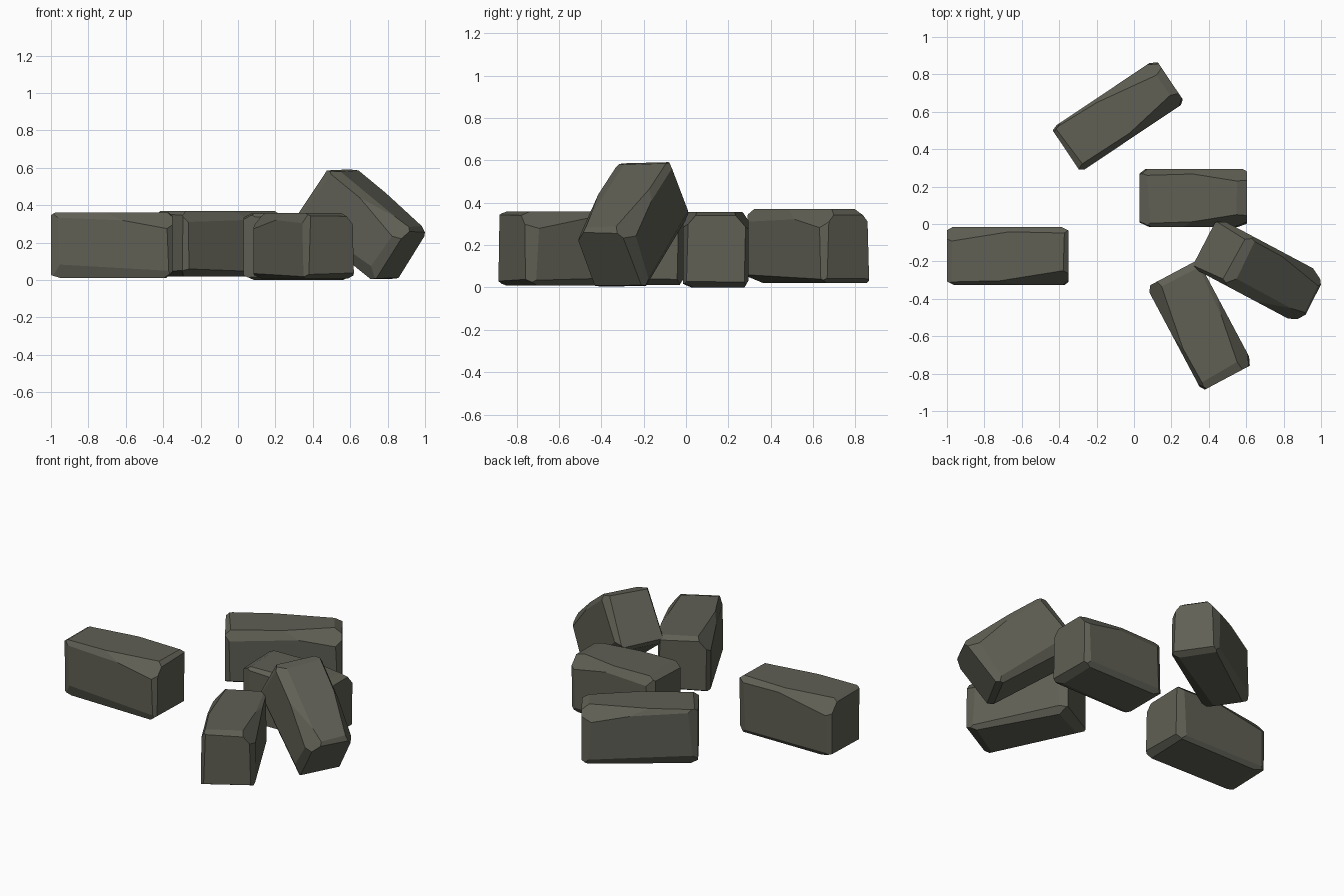
import bpy, bmesh, random
from math import radians
from mathutils import Matrix, Vector, Euler

if "Cube" in bpy.data.objects:
    bpy.data.objects.remove(bpy.data.objects["Cube"])

stone = bpy.data.materials.new("dark_stone")
stone.diffuse_color = (0.115, 0.115, 0.09, 1)
stone.use_nodes = True
stone.node_tree.nodes["Principled BSDF"].inputs["Base Color"].default_value = stone.diffuse_color


def chop(bm, co, no):
    """Slice off everything beyond a plane and cap the cut."""
    geom = bm.verts[:] + bm.edges[:] + bm.faces[:]
    res = bmesh.ops.bisect_plane(bm, geom=geom, dist=1e-5, plane_co=co,
                                 plane_no=no, clear_outer=True)
    edges = [e for e in res["geom_cut"]
             if isinstance(e, bmesh.types.BMEdge) and e.is_boundary]
    if edges:
        bmesh.ops.contextual_create(bm, geom=edges)


def block(name, size, centre, rot, seed):
    """Rough-hewn stone block: a box with every edge unevenly chamfered."""
    rng = random.Random(seed)
    half = Vector(size) / 2
    bm = bmesh.new()
    bmesh.ops.create_cube(bm, size=1, matrix=Matrix.Diagonal((*size, 1)))
    for along in range(3):
        i, j = [k for k in range(3) if k != along]
        for si in (-1, 1):
            for sj in (-1, 1):
                # chamfer leans to one face and tapers along the edge
                a, b = rng.uniform(0.015, 0.03), rng.uniform(0.025, 0.06)
                if along != 0 or rng.random() < 0.4:
                    a, b = b, a
                n, p = Vector(), Vector()
                n[i], n[j] = si / a, sj / b
                n.normalize()
                n[along] = rng.uniform(-0.035, 0.035)
                p[i], p[j] = si * (half[i] - a), sj * half[j]
                chop(bm, p, n.normalized())
    # chips along the two long top edges
    for s in (-1, 1):
        n = Vector((rng.choice((-1, 1)) * 0.12, s * 0.75, 0.65)).normalized()
        p = Vector((0, s * (half.y - 0.015), half.z - 0.015))
        chop(bm, p, n)
    bmesh.ops.recalc_face_normals(bm, faces=bm.faces[:])
    mesh = bpy.data.meshes.new(name)
    bm.to_mesh(mesh)
    bm.free()
    mesh.materials.append(stone)
    ob = bpy.data.objects.new(name, mesh)
    ob.location = centre
    ob.rotation_euler = Euler([radians(r) for r in rot])
    bpy.context.collection.objects.link(ob)


# four blocks lying flat
block("left_block", (0.65, 0.31, 0.35), (-0.675, -0.17, 0.187), (0, 0, 0), 1)
block("back_block", (0.67, 0.28, 0.35), (-0.085, 0.58, 0.195), (0, 0, 33.8), 2)
block("middle_block", (0.575, 0.31, 0.355), (0.317, 0.14, 0.178), (0, 0, 0), 3)
block("front_block", (0.63, 0.31, 0.35), (0.352, -0.543, 0.183), (0, 0, -62), 4)
# one block tipped up against the others
block("leaning_block", (0.58, 0.30, 0.35), (0.668, -0.253, 0.30), (0, 36, -28), 5)
